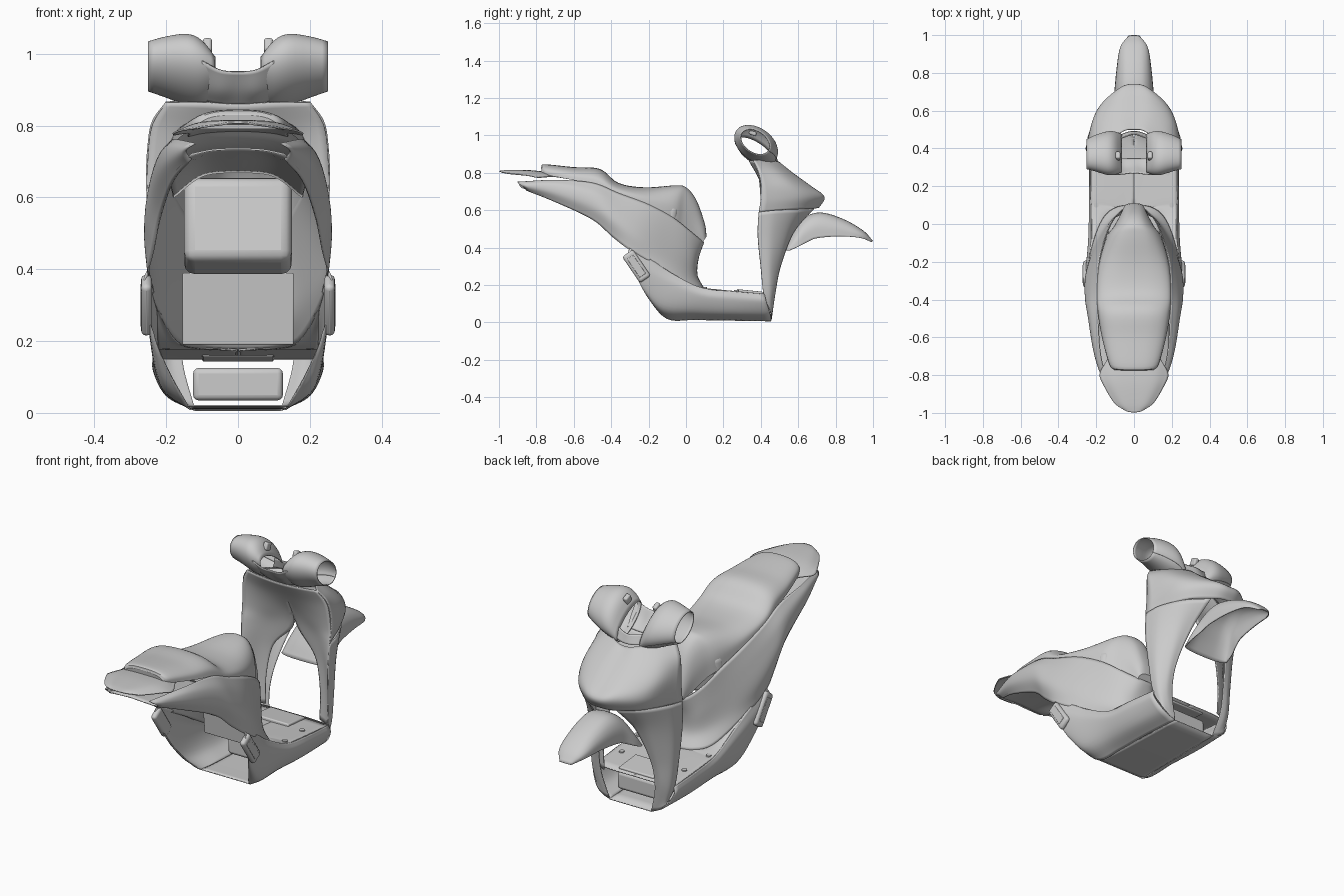
import bpy, math
from mathutils import Vector as V


def spline(pts, n):
    """Catmull-Rom through pts; ends lying on x = 0 continue as a mirror image."""
    p = [V(q) for q in pts]

    def beyond(a, b):
        if abs(a.x) < 1e-6 and abs(b.x) > 1e-6:
            return V((-b.x, b.y, b.z))
        return 2 * a - b
    p = [beyond(p[0], p[1])] + p + [beyond(p[-1], p[-2])]
    out = []
    for i in range(1, len(p) - 2):
        a, b, c, d = p[i - 1:i + 3]
        for k in range(n):
            t = k / n
            out.append(0.5 * (2 * b + (c - a) * t + (2 * a - 5 * b + 4 * c - d) * t * t
                              + (3 * b - a - 3 * c + d) * t ** 3))
    return out + [p[-2]]


def finish(name, verts, faces, thick):
    me = bpy.data.meshes.new(name)
    me.from_pydata([tuple(v) for v in verts], [], faces)
    ob = bpy.data.objects.new(name, me)
    bpy.context.collection.objects.link(ob)
    m = ob.modifiers.new("mirror", 'MIRROR')
    m.merge_threshold = 0.001
    if thick:
        s = ob.modifiers.new("thickness", 'SOLIDIFY')
        s.thickness, s.offset = thick, 0
    bpy.ops.object.select_all(action='DESELECT')
    ob.select_set(True)
    bpy.context.view_layer.objects.active = ob
    bpy.ops.object.shade_smooth_by_angle(angle=math.radians(35))
    return ob


def patch(name, rows, n=6, thick=0.005, cap=False):
    """Smooth half panel through a grid of points, mirrored across x."""
    rows = [spline(r, n) for r in rows]
    cols = [spline(c, n) for c in zip(*rows)]
    nu, nv = len(cols[0]), len(cols)
    verts = [cols[j][i] for i in range(nu) for j in range(nv)]
    faces = [(i * nv + j, i * nv + j + 1, (i + 1) * nv + j + 1, (i + 1) * nv + j)
             for i in range(nu - 1) for j in range(nv - 1)]
    if cap:
        bottom = len(verts)
        for e in (0, nu - 1):
            verts.append(V((0, cols[-1][e].y, cols[-1][e].z)))
            faces.append([e * nv + j for j in range(nv)] + [bottom + (e > 0)])
    return finish(name, verts, faces, thick)


def arch(name, stations, power, n=5, **kw):
    """Arched loft: each station is (half width, top y, top z, bottom y, bottom z)."""
    rows = []
    for w, yt, zt, yb, zb in stations:
        row = []
        for k in range(6):
            a = math.pi / 2 * k / 5
            f = 1 - max(math.cos(a), 0) ** power
            row.append((w * math.sin(a) ** power, yt + (yb - yt) * f, zt + (zb - zt) * f))
        rows.append(row)
    return patch(name, rows, n, **kw)


def block(name, loc, size, rot=0, bevel=0.015):
    bpy.ops.mesh.primitive_cube_add(size=1, location=loc, rotation=(rot, 0, 0))
    ob = bpy.context.object
    ob.name, ob.scale = name, size
    bpy.ops.object.transform_apply(location=False, rotation=False, scale=True)
    b = ob.modifiers.new("bevel", 'BEVEL')
    b.width, b.segments = bevel, 3
    bpy.ops.object.shade_smooth_by_angle(angle=math.radians(35))
    return ob


# Seat
arch("seat", [(.11, -.775, .83, -.77, .79), (.135, -.755, .845, -.73, .785), (.17, -.6, .83, -.6, .76),
              (.19, -.46, .82, -.48, .735), (.198, -.36, .745, -.38, .69), (.188, -.22, .722, -.22, .63),
              (.15, -.06, .732, -.08, .56), (.11, .0, .722, -.02, .52), (.08, .055, .655, .03, .475),
              (.06, .1, .53, .07, .445), (.05, .11, .46, .09, .43)], 0.8, thick=0, cap=True)

# Rear side covers, wrapping round the front of the seat base
patch("rear_body_cover", [
    [(.12, -.9, .75), (.14, -.89, .738), (.145, -.87, .725), (.13, -.85, .705)],
    [(.175, -.7, .76), (.2, -.7, .735), (.205, -.7, .69), (.18, -.7, .645)],
    [(.19, -.5, .745), (.23, -.5, .69), (.24, -.5, .62), (.215, -.5, .55)],
    [(.195, -.36, .69), (.235, -.37, .62), (.258, -.38, .54), (.235, -.39, .455)],
    [(.185, -.2, .63), (.22, -.22, .54), (.25, -.25, .45), (.25, -.29, .38)],
    [(.15, -.07, .56), (.17, -.08, .45), (.195, -.1, .35), (.225, -.13, .29)],
    [(.11, .02, .49), (.12, .015, .38), (.14, .0, .28), (.17, .02, .2)],
    [(.055, .08, .44), (.07, .055, .34), (.08, .05, .25), (.1, .085, .18)],
    [(0, .095, .43), (0, .065, .34), (0, .06, .25), (0, .1, .175)]])

# Lower skirt beside and below the floor
patch("lower_skirt", [
    [(.25, -.3, .4), (.262, -.31, .36), (.252, -.28, .28), (.24, -.255, .23)],
    [(.235, -.18, .33), (.25, -.2, .27), (.235, -.22, .18), (.2, -.2, .13)],
    [(.225, -.08, .265), (.24, -.08, .2), (.215, -.12, .08), (.14, -.1, .02)],
    [(.225, .08, .185), (.235, .08, .14), (.2, .06, .06), (.13, .05, .015)],
    [(.23, .25, .165), (.235, .25, .12), (.2, .25, .05), (.13, .25, .012)],
    [(.225, .42, .15), (.23, .43, .11), (.19, .45, .045), (.12, .455, .008)]])
patch("belly_panel", [[(0, -.1, .02), (.14, -.1, .02)], [(0, .05, .015), (.13, .05, .015)],
                      [(0, .455, .008), (.12, .455, .008)]])

# Floorboard with lid and screws
patch("floorboard", [
    [(.225, -.13, .29), (.23, -.155, .31), (.235, -.18, .33)],
    [(.17, .02, .2), (.2, .0, .215), (.225, -.04, .235)],
    [(.1, .085, .18), (.16, .085, .182), (.225, .08, .185)],
    [(0, .1, .175), (.12, .14, .175), (.228, .16, .175)],
    [(0, .43, .15), (.12, .43, .15), (.225, .42, .15)]])
block("floor_lid", (0, .34, .16), (.2, .14, .022), -.1, .006)
for sx in (-1, 1):
    for x, y, z in ((.18, .27, .167), (.2, .1, .183)):
        bpy.ops.mesh.primitive_cylinder_add(vertices=20, radius=.013, depth=.01, location=(sx * x, y, z))
        bpy.context.object.name = "floor_screw"

# Passenger footrest pods
for sx in (-1, 1):
    block("footrest_pod", (sx * .255, -.265, .3), (.03, .07, .17), .6, .014)
    block("footrest_pad", (sx * .268, -.265, .3), (.008, .04, .12), .6, .003)

# Tail plate and undertray
patch("tail_plate", [
    [(0, -.997, .808), (.025, -.995, .807), (.045, -.988, .803)],
    [(0, -.95, .812), (.06, -.95, .81), (.105, -.945, .795)],
    [(0, -.85, .812), (.1, -.85, .808), (.165, -.845, .785)],
    [(0, -.77, .805), (.11, -.77, .8), (.18, -.79, .775)],
    [(0, -.7, .795), (.09, -.7, .79), (.14, -.71, .78)],
    [(0, -.62, .785), (.09, -.62, .78), (.14, -.64, .77)]])
patch("tail_undertray", [
    [(0, -.89, .735), (.07, -.89, .732), (.13, -.875, .72)],
    [(0, -.7, .71), (.1, -.7, .705), (.185, -.7, .66)],
    [(0, -.45, .67), (.1, -.45, .66), (.18, -.45, .6)]])

# Storage bin and inner panel below the seat
block("storage_bin", (0, -.17, .52), (.3, .22, .24), -.2, .03)
block("inner_panel", (0, -.06, .29), (.31, .008, .2), .1, .003)
block("battery_box", (0, .24, .08), (.25, .3, .09), 0, .015)

# Nose panel
patch("nose_panel", [
    [(0, .5, .85), (.06, .49, .86), (.13, .43, .87), (.2, .36, .865)],
    [(0, .58, .79), (.09, .56, .8), (.18, .49, .81), (.238, .385, .81)],
    [(0, .67, .725), (.1, .65, .73), (.205, .55, .74), (.25, .4, .74)],
    [(0, .738, .67), (.08, .715, .675), (.195, .6, .67), (.254, .4, .66)],
    [(0, .71, .615), (.08, .685, .61), (.18, .59, .605), (.252, .39, .59)]])

# Leg shield: front arms and rider side with a central opening
patch("leg_shield_front", [
    [(.08, .685, .61), (.18, .59, .605), (.237, .48, .6), (.252, .39, .59)],
    [(.11, .575, .48), (.18, .54, .475), (.235, .46, .47), (.248, .385, .46)],
    [(.15, .505, .3), (.19, .495, .3), (.233, .45, .3), (.24, .4, .3)],
    [(.155, .475, .15), (.19, .472, .15), (.22, .45, .15), (.225, .415, .15)],
    [(.12, .455, .01), (.15, .455, .02), (.18, .455, .04), (.2, .45, .06)]])
patch("leg_shield_back", [
    [(0, .34, .86), (.1, .34, .865), (.2, .36, .865)],
    [(0, .4, .76), (.12, .39, .77), (.242, .388, .79)],
    [(0, .45, .66), (.13, .425, .66), (.253, .4, .66)],
    [(.02, .475, .57), (.15, .44, .575), (.252, .39, .58)],
    [(.12, .465, .46), (.19, .435, .46), (.248, .385, .46)],
    [(.155, .455, .3), (.2, .435, .3), (.24, .4, .3)],
    [(.155, .45, .15), (.19, .435, .15), (.225, .415, .15)]])

# Handlebar cover: hollow wings open at both ends, joined by stem and front bridge
rows = []
for x, cy, cz, a, b in ((.065, .375, .915, .115, .045), (.1, .375, .94, .125, .075),
                        (.14, .375, .955, .125, .082), (.2, .375, .963, .105, .07),
                        (.25, .37, .965, .085, .057)):
    ring = []
    for k in range(25):
        t, tilt = math.tau * k / 24, -.6
        u, w = a * math.cos(t), b * math.sin(t)
        ring.append((x, cy + u * math.cos(tilt) - w * math.sin(tilt), cz + u * math.sin(tilt) + w * math.cos(tilt)))
    rows.append(ring)
patch("handlebar_cover", rows, 3)
patch("steering_stem_cover", [
    [(0, .27, .95), (.05, .265, .955), (.1, .26, .98)],
    [(0, .305, .9), (.05, .3, .9), (.1, .31, .91)],
    [(0, .345, .86), (.05, .345, .862), (.09, .35, .87)]])
patch("handlebar_front_bridge", [
    [(0, .475, .905), (.05, .46, .91), (.1, .44, .925)],
    [(0, .49, .86), (.05, .48, .862), (.11, .45, .87)]])
for sx in (-1, 1):
    block("lever_mount", (sx * .085, .36, 1.02), (.025, .04, .04), -.4, .008)

# Front fender
arch("front_fender", [(.03, .998, .434, .99, .43), (.072, .945, .49, .93, .452), (.09, .84, .55, .82, .46),
                      (.102, .72, .585, .7, .45), (.11, .63, .555, .65, .43), (.125, .565, .47, .6, .405),
                      (.13, .52, .385, .555, .385)], 0.75)
